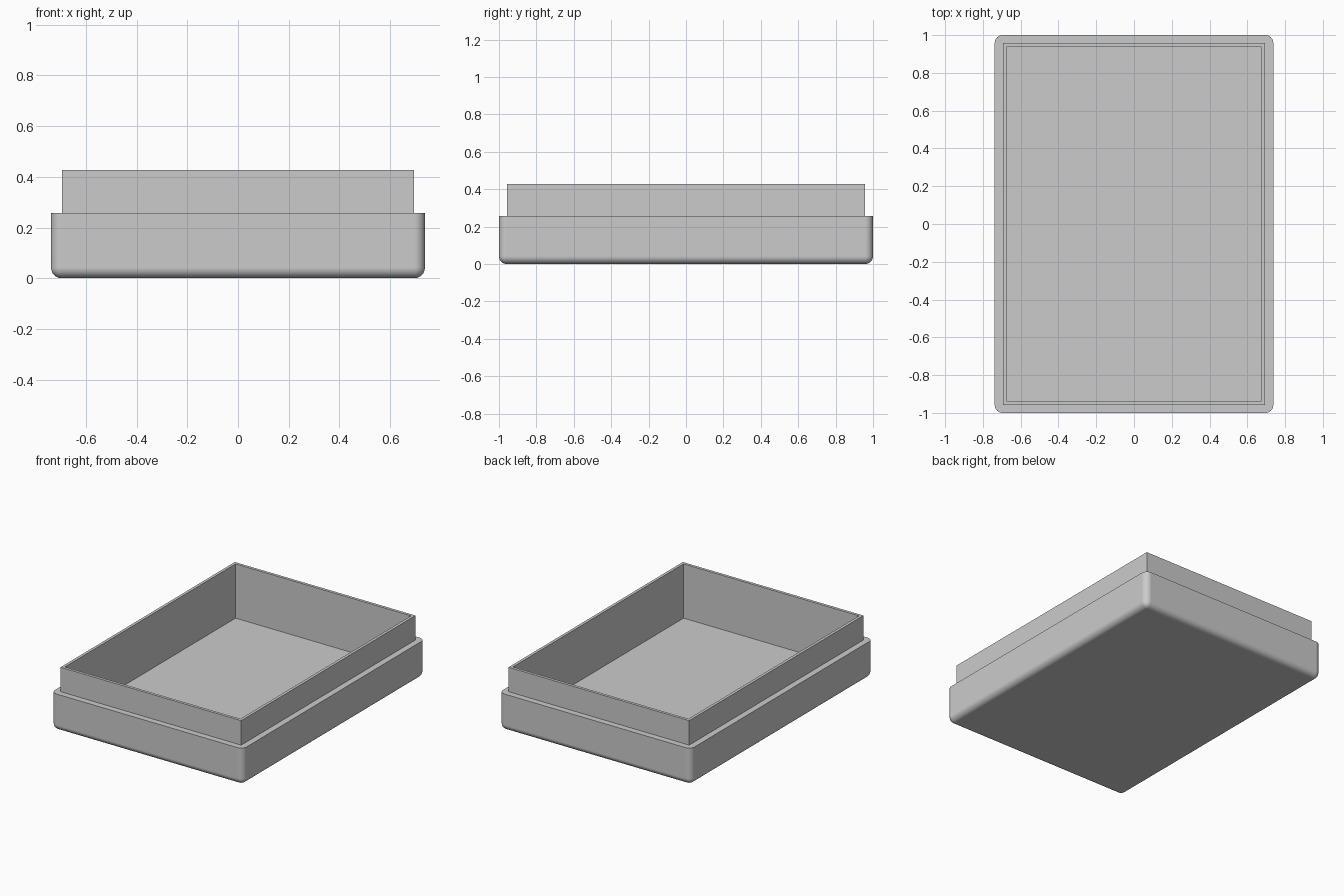
import bpy
import bmesh
import math
from mathutils import Matrix

cube = bpy.data.objects.get("Cube")
if cube:
    bpy.data.objects.remove(cube, do_unlink=True)

# Main sizes
WIDTH, LENGTH = 1.475, 2.0
SHOULDER_Z, RIM_Z, FLOOR_Z = 0.257, 0.427, 0.05
LEDGE, RIM_WALL, ROUND = 0.043, 0.02, 0.042

grey = bpy.data.materials.new("plain grey")
grey.use_nodes = True
colour = (0.6, 0.6, 0.6, 1)
grey.diffuse_color = colour
grey.node_tree.nodes["Principled BSDF"].inputs["Base Color"].default_value = colour


def inset(bm, face, amount):
    bmesh.ops.inset_individual(bm, faces=[face], thickness=amount, use_even_offset=True)


def raise_face(bm, face, z):
    """Extrude a level face straight up or down to height z."""
    result = bmesh.ops.extrude_discrete_faces(bm, faces=[face])
    new = result["faces"][0]
    for v in new.verts:
        v.co.z = z
    return new


bm = bmesh.new()

# Outer body block
size = Matrix.Diagonal((WIDTH, LENGTH, SHOULDER_Z, 1))
bmesh.ops.create_cube(bm, size=1, matrix=Matrix.Translation((0, 0, SHOULDER_Z / 2)) @ size)
outer_edges = [e for e in bm.edges if min(v.co.z for v in e.verts) < 0.01]
top = max(bm.faces, key=lambda f: f.calc_center_median().z)

# Ledge, raised rim, and hollow inside
inset(bm, top, LEDGE)
top = raise_face(bm, top, RIM_Z)
inset(bm, top, RIM_WALL)
raise_face(bm, top, FLOOR_Z)

# Rounded upright corners and bottom edges
bmesh.ops.bevel(bm, geom=outer_edges, offset=ROUND, segments=8, profile=0.5,
                affect='EDGES', clamp_overlap=False)
bmesh.ops.recalc_face_normals(bm, faces=bm.faces)

mesh = bpy.data.meshes.new("box_base")
bm.to_mesh(mesh)
bm.free()
mesh.materials.append(grey)
box = bpy.data.objects.new("box_base", mesh)
bpy.context.collection.objects.link(box)

# Smooth roundings with crisp rim edges and flat walls
bpy.ops.object.select_all(action='DESELECT')
box.select_set(True)
bpy.context.view_layer.objects.active = box
bpy.ops.object.shade_smooth_by_angle(angle=math.radians(35))
weighted = box.modifiers.new("flat_walls", 'WEIGHTED_NORMAL')
weighted.keep_sharp = True
